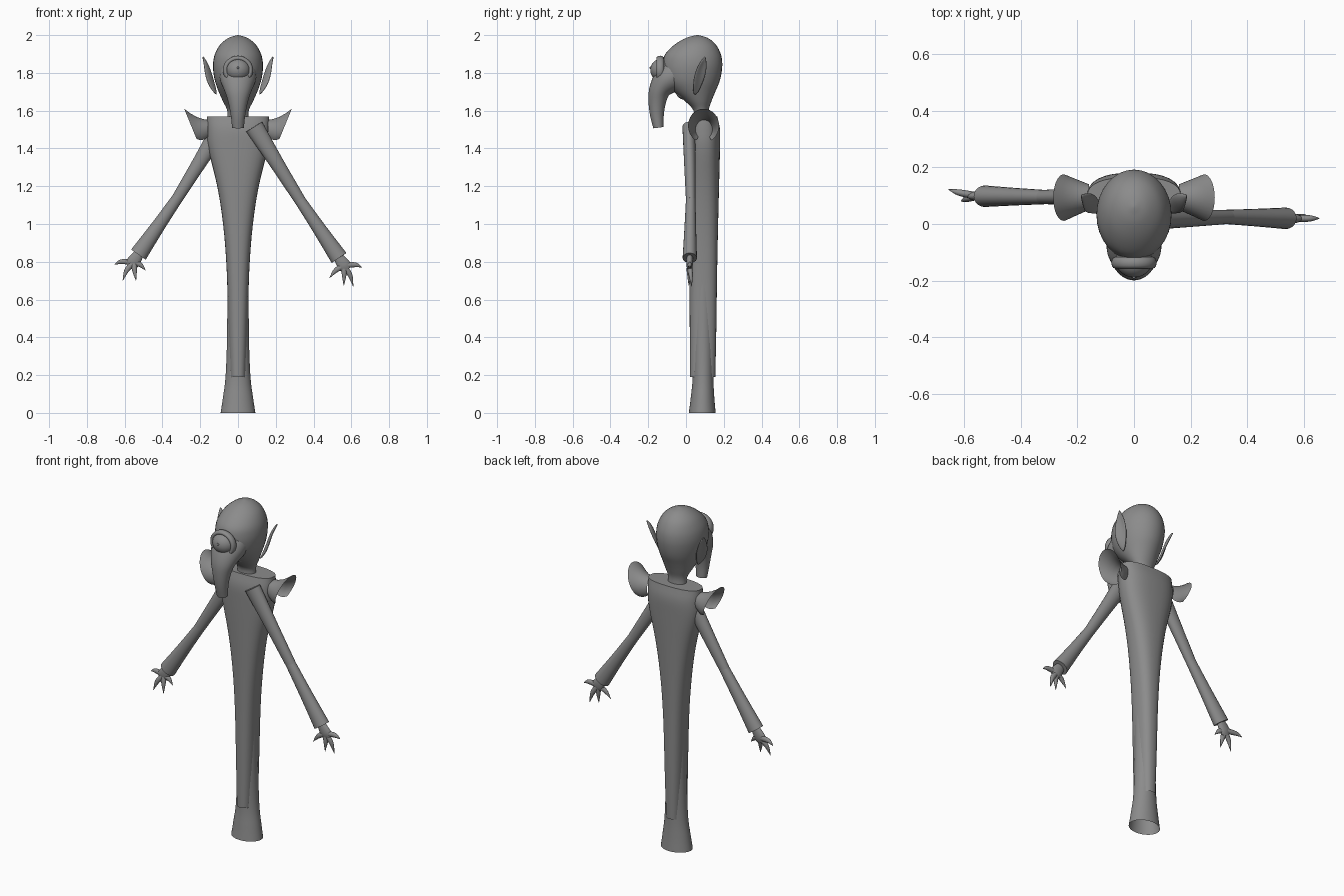
import bpy, bmesh
from math import sin, cos, pi, radians
from mathutils import Vector

cube = bpy.data.objects.get("Cube")
if cube:
    bpy.data.objects.remove(cube)

grey = bpy.data.materials.new("plain grey")
grey.use_nodes = True
tone = (0.26, 0.26, 0.26, 1)
grey.diffuse_color = tone
grey.node_tree.nodes["Principled BSDF"].inputs["Base Color"].default_value = tone


def finish(bm, name, angle=45):
    bmesh.ops.recalc_face_normals(bm, faces=bm.faces)
    mesh = bpy.data.meshes.new(name)
    bm.to_mesh(mesh)
    bm.free()
    ob = bpy.data.objects.new(name, mesh)
    bpy.context.collection.objects.link(ob)
    mesh.materials.append(grey)
    bpy.ops.object.select_all(action="DESELECT")
    ob.select_set(True)
    bpy.context.view_layer.objects.active = ob
    bpy.ops.object.shade_smooth_by_angle(angle=radians(angle))
    return ob


def skin(bm, rings, closed=True):
    """Bridge equal rows of points with quads."""
    rows = [[bm.verts.new(p) for p in ring] for ring in rings]
    n = len(rows[0])
    for a, b in zip(rows, rows[1:]):
        for i in range(n if closed else n - 1):
            j = (i + 1) % n
            bm.faces.new((a[i], a[j], b[j], b[i]))
    return rows


def smooth_rows(rows, steps=4):
    """Catmull-Rom interpolation of number rows."""
    rows = [Vector(r) for r in rows]
    out = []
    for i in range(len(rows) - 1):
        p, q = rows[i], rows[i + 1]
        m = (q - rows[i - 1]) / 2 if i else q - p
        k = (rows[i + 2] - p) / 2 if i + 2 < len(rows) else q - p
        for s in range(steps):
            t = s / steps
            out.append(p * (2*t**3 - 3*t*t + 1) + m * (t**3 - 2*t*t + t)
                       + q * (3*t*t - 2*t**3) + k * (t**3 - t*t))
    return out + [rows[-1]]


def stack(name, rows, power=1.0, top=False, n=32):
    """Horizontal oval sections: height, half width, front y, back y."""
    bm = bmesh.new()
    rings = []
    for z, rx, yf, yb in smooth_rows(rows):
        ring = []
        for i in range(n):
            a = 2 * pi * i / n
            c, s = cos(a), sin(a)
            sx = abs(c) ** power * (1 if c > 0 else -1)
            sy = abs(s) ** power * (1 if s > 0 else -1)
            ring.append((rx * sx, (yf + yb) / 2 + (yb - yf) / 2 * sy, z))
        rings.append(ring)
    verts = skin(bm, rings)
    if top:
        bm.faces.new(verts[0])
    return finish(bm, name)


def tube(name, path, across=Vector((0, 1, 0)), caps=True, n=20, steps=3):
    """Oval tube along points: x, y, z, radius across, other radius."""
    bm = bmesh.new()
    pts = smooth_rows(path, steps)
    rings = []
    for i, p in enumerate(pts):
        d = (pts[min(i + 1, len(pts) - 1)] - pts[max(i - 1, 0)])
        d = Vector(d[:3]).normalized()
        u = (across - d * across.dot(d)).normalized()
        v = d.cross(u)
        o = Vector(p[:3])
        rings.append([o + u * p[3] * cos(2*pi*k/n) + v * p[4] * sin(2*pi*k/n)
                      for k in range(n)])
    verts = skin(bm, rings)
    if caps:
        bm.faces.new(verts[0])
        bm.faces.new(verts[-1])
    return finish(bm, name)


def ball(name, centre, size):
    bm = bmesh.new()
    bmesh.ops.create_uvsphere(bm, u_segments=28, v_segments=18, radius=1)
    for v in bm.verts:
        v.co = Vector(centre) + v.co * Vector(size)
    return finish(bm, name)


# Long robe over a flared lower body
stack("robe", [(1.57, .165, .03, .165), (1.5, .166, .012, .18),
               (1.4, .158, .01, .18), (1.2, .11, .012, .175),
               (1.0, .079, .015, .17), (.76, .06, .018, .165),
               (.42, .05, .02, .16), (.19, .043, .02, .155)], .8, top=True)
stack("lower_body", [(1.1, .062, .035, .15), (.7, .057, .035, .145),
                     (.4, .058, .035, .145), (.19, .066, .035, .145),
                     (.08, .08, .025, .15), (0, .092, .015, .157)])

# Skull and neck
stack("head", [(2.0, .004, .055, .065), (1.985, .05, .0, .115),
               (1.95, .094, -.06, .158), (1.9, .122, -.11, .184),
               (1.85, .132, -.125, .192), (1.8, .13, -.125, .188),
               (1.75, .12, -.11, .176), (1.7, .102, -.065, .155),
               (1.65, .08, -.005, .135), (1.6, .057, .04, .12),
               (1.54, .057, .04, .125)], top=True)

# Drooping trunk, widths across x then front to back
tube("trunk", [(0, -.03, 1.81, .1, .09), (0, -.095, 1.765, .095, .08),
               (0, -.138, 1.71, .073, .058), (0, -.152, 1.65, .053, .047),
               (0, -.154, 1.58, .039, .037), (0, -.146, 1.51, .031, .027)],
     Vector((1, 0, 0)), n=28, steps=4)
ball("jaw", (0, .01, 1.69), (.06, .06, .035))

# Single eye in a raised lid ring
eye = Vector((0, -.125, 1.815))
ball("eyeball", eye, (.066, .064, .062))
ball("pupil", eye + Vector((0, -.062, .012)), (.006, .006, .006))
bm = bmesh.new()
ring_count = 36
rings = []
for i in range(ring_count + 1):
    a = 2 * pi * i / ring_count
    rings.append([eye + Vector(((.067 + .013 * cos(b)) * cos(a),
                                -.012 + .02 * sin(b),
                                (.063 + .013 * cos(b)) * sin(a)))
                  for b in (2 * pi * k / 12 for k in range(12))])
skin(bm, rings)
bmesh.ops.remove_doubles(bm, verts=bm.verts, dist=.0001)
finish(bm, "eyelid_ring")

for side, label in ((1, "left"), (-1, "right")):
    # Cupped pointed ear: front rim, hollow, back rim from bottom to tip
    bm = bmesh.new()
    rows = [((.108, .04, 1.68), (.115, .055, 1.685), (.115, .065, 1.70)),
            ((.15, .035, 1.72), (.13, .065, 1.73), (.125, .085, 1.74)),
            ((.175, .04, 1.78), (.14, .075, 1.78), (.14, .105, 1.79)),
            ((.18, .06, 1.84), (.155, .085, 1.835), (.16, .112, 1.84)),
            ((.188, .10, 1.89), (.187, .102, 1.888), (.186, .104, 1.886))]
    skin(bm, [[(side * x, y, z) for x, y, z in r] for r in rows], closed=False)
    ear = finish(bm, label + "_ear", 80)
    mod = ear.modifiers.new("thickness", "SOLIDIFY")
    mod.thickness, mod.offset = .012, 0
    sub = ear.modifiers.new("rounding", "SUBSURF")
    sub.levels = sub.render_levels = 2

    # Flared shoulder wing arching over the arm
    bm = bmesh.new()
    rows = []
    for s in range(5):
        f = s / 4
        row = []
        for k in range(25):
            t = radians(-140 + 280 * k / 24)
            inner = Vector((.158, .095 + .045 * sin(t), 1.5 + .05 * cos(t)))
            outer = Vector((.248 + .037 * cos(t), .093 + .082 * sin(t),
                            1.52 + .09 * cos(t)))
            p = inner.lerp(outer, f)
            p.z -= .012 * sin(pi * f)
            row.append((side * p.x, p.y, p.z))
        rows.append(row)
    skin(bm, rows, closed=False)
    finish(bm, label + "_shoulder_wing", 60)

    # Two-part sleeve; the left arm sits further forward
    if side > 0:
        top, elbow, cuff = (.085, .015, 1.515), (.325, .025, 1.13), (.535, .02, .82)
        tips = [(.655, .02, .77), (.61, .03, .67), (.56, .015, .675), (.485, .01, .715)]
    else:
        top, elbow, cuff = (-.09, .1, 1.51), (-.315, .095, 1.145), (-.527, .098, .838)
        tips = [(-.655, .122, .785), (-.61, .08, .70), (-.54, .075, .70), (-.49, .09, .755)]
    top, elbow, cuff = Vector(top), Vector(elbow), Vector(cuff)
    tube(label + "_upper_sleeve",
         [(*top, .034, .05), (*top.lerp(elbow, .5), .03, .038),
          (*elbow.lerp(cuff, .02), .025, .03)])
    tube(label + "_lower_sleeve",
         [(*elbow.lerp(cuff, -.02), .025, .029), (*elbow.lerp(cuff, .5), .031, .036),
          (*cuff, .038, .047)])

    # Flat palm and curved clawed fingers
    along = (cuff - elbow).normalized()
    palm = cuff + along * .045
    tube(label + "_palm", [(*(cuff - along * .03), .016, .022),
                           (*palm, .017, .036),
                           (*(palm + along * .03), .009, .026)], n=14)
    for i, tip in enumerate(tips):
        tip = Vector(tip)
        mid = palm.lerp(tip, .55) + Vector((side * (.010 - .004 * i), 0, .008))
        tube(f"{label}_finger_{i + 1}",
             [(*palm.lerp(tip, .1), .013, .016), (*mid, .011, .013),
              (*tip, .001, .001)], n=10, steps=4)
